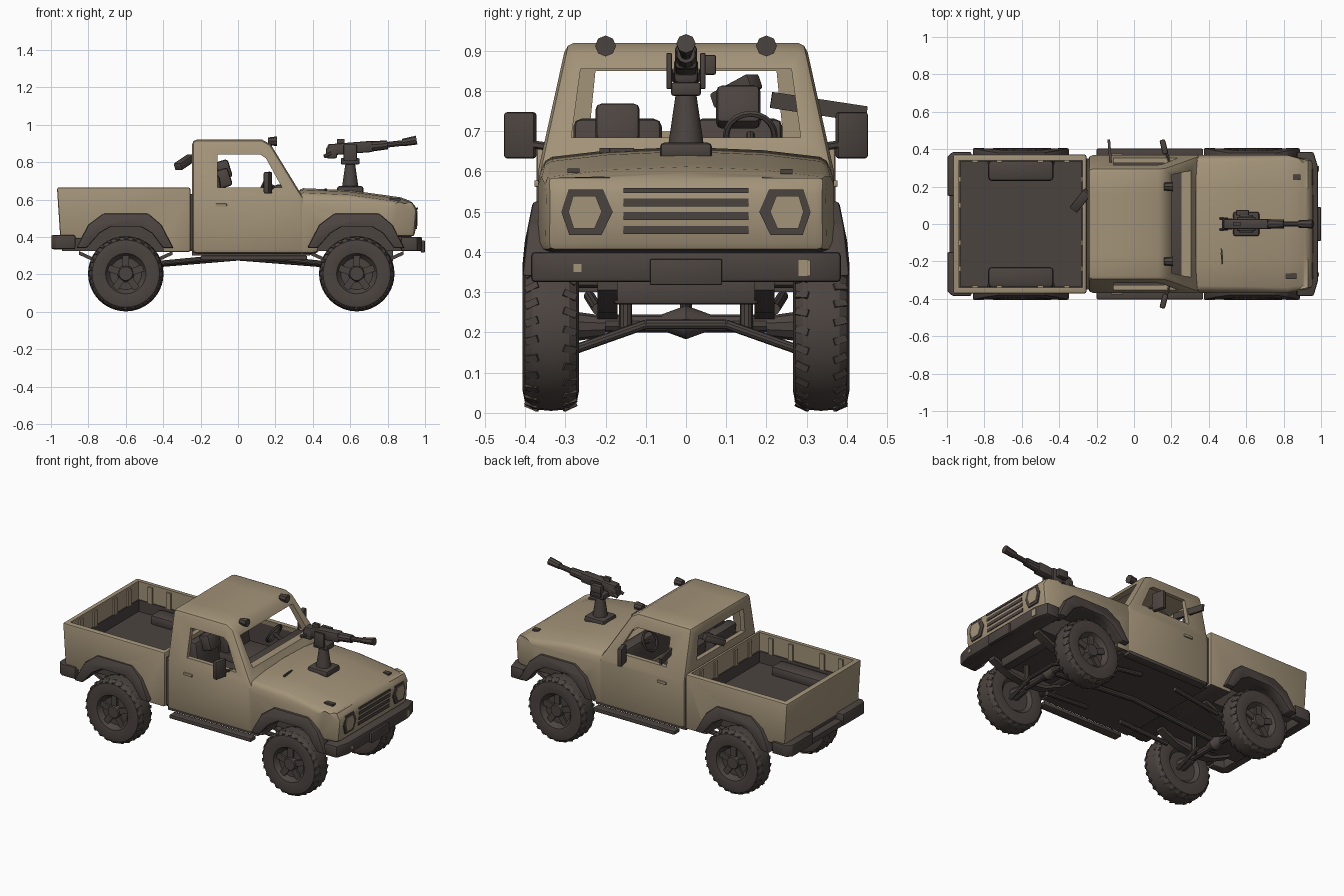
import bpy, bmesh, math
from mathutils import Vector, Matrix

if "Cube" in bpy.data.objects:
    bpy.data.objects.remove(bpy.data.objects["Cube"])

TAN, DARK = 0, 1
MATS = []
for label, rgb in (("sand paint", (0.365, 0.292, 0.19)), ("dark rubber", (0.071, 0.057, 0.051))):
    m = bpy.data.materials.new(label)
    m.use_nodes = True
    m.diffuse_color = (*rgb, 1)
    bsdf = m.node_tree.nodes["Principled BSDF"]
    bsdf.inputs["Base Color"].default_value = (*rgb, 1)
    bsdf.inputs["Roughness"].default_value = 0.8
    MATS.append(m)


def finish(name, bm, col):
    bmesh.ops.recalc_face_normals(bm, faces=bm.faces)
    for f in bm.faces:
        f.material_index = col
    me = bpy.data.meshes.new(name)
    bm.to_mesh(me)
    bm.free()
    for m in MATS:
        me.materials.append(m)
    ob = bpy.data.objects.new(name, me)
    bpy.context.collection.objects.link(ob)
    return ob


def prism(name, pts, lo, hi, col=DARK, axis="y", bevel=0, shape=None):
    """Extrude an outline along an axis, round its edges, then reshape it."""
    put = {"y": lambda p, t: (p[0], t, p[1]), "x": lambda p, t: (t, p[0], p[1])}.get(axis, lambda p, t: (p[0], p[1], t))
    bm = bmesh.new()
    a = [bm.verts.new(put(p, lo)) for p in pts]
    b = [bm.verts.new(put(p, hi)) for p in pts]
    bm.faces.new(a)
    bm.faces.new(b)
    for i in range(len(pts)):
        j = (i + 1) % len(pts)
        bm.faces.new((a[i], a[j], b[j], b[i]))
    bmesh.ops.recalc_face_normals(bm, faces=bm.faces)
    if bevel:
        sharp = [e for e in bm.edges if e.calc_face_angle(0) > 0.6]
        bmesh.ops.bevel(bm, geom=sharp, offset=bevel, segments=2, profile=0.5, affect="EDGES")
    if shape:
        planes = [((0, 0, 0.6), (0, 0, 1)), ((0.82, 0, 0), (1, 0, 0))] + [((0, y, 0), (0, 1, 0)) for y in (-0.2, 0, 0.2)]
        for co, no in planes:
            bmesh.ops.bisect_plane(bm, geom=bm.verts[:] + bm.edges[:] + bm.faces[:], plane_co=co, plane_no=no)
        for v in bm.verts:
            v.co = shape(v.co)
    return finish(name, bm, col)


def box(name, c, s, col=DARK, rot=(0, 0, 0), bevel=0):
    ob = prism(name, [(-s[0] / 2, -s[2] / 2), (s[0] / 2, -s[2] / 2), (s[0] / 2, s[2] / 2), (-s[0] / 2, s[2] / 2)],
               -s[1] / 2, s[1] / 2, col, bevel=bevel)
    ob.location, ob.rotation_euler = c, rot
    return ob


def rod(name, p, q, r, r2=None, seg=10):
    p, q = Vector(p), Vector(q)
    bm = bmesh.new()
    turn = (q - p).to_track_quat("Z", "Y").to_matrix().to_4x4()
    bmesh.ops.create_cone(bm, cap_ends=True, segments=seg, radius1=r, radius2=r if r2 is None else r2,
                          depth=(q - p).length, matrix=Matrix.Translation((p + q) / 2) @ turn)
    return finish(name, bm, DARK)


def cut(ob, cutter):
    mod = ob.modifiers.new("cut", "BOOLEAN")
    mod.operation, mod.solver, mod.object = "DIFFERENCE", "EXACT", cutter
    bpy.context.view_layer.objects.active = ob
    bpy.ops.object.modifier_apply(modifier=mod.name)
    bpy.data.objects.remove(cutter)


def darken_underside(ob):
    for p in ob.data.polygons:
        if p.normal.z < -0.6 and p.center.z < 0.46:
            p.material_index = DARK


def body_taper(v):
    """Sides lean in above the waist and toward the nose."""
    k = 1 - max(0, v.z - 0.6) * 0.6 - max(0, v.x - 0.82) * 0.5
    return Vector((v.x, v.y * k, v.z))


def hood_crown(v):
    v = body_taper(v)
    return v - Vector((0, 0, 0.22 * v.y ** 2 if v.z > 0.59 else 0))


def flare_taper(v):
    return Vector((v.x, v.y * (1 - max(0, v.z - 0.4) * 0.5), v.z))


FRONT, REAR, AXLE_Z = 0.635, -0.60, 0.204
ARCH_IN = [(0.21, 0.25), (0.2, 0.34), (0.14, 0.42), (0.08, 0.455), (-0.08, 0.455), (-0.14, 0.42), (-0.21, 0.34), (-0.22, 0.25)]
ARCH_OUT = [(-0.265, 0.34), (-0.2, 0.465), (-0.12, 0.525), (0.12, 0.525), (0.19, 0.465), (0.255, 0.34)]


def cut_arches(ob, cx):
    for s in (-1, 1):
        cut(ob, prism("arch_cutter", [(cx + x, z) for x, z in ARCH_IN], s * 0.22, s * 0.5))


# Cab shell with hollow interior and open windows
cab = prism("cab", [(-0.245, 0.31), (-0.245, 0.92), (0.13, 0.92), (0.175, 0.895), (0.325, 0.65), (0.36, 0.6), (0.36, 0.31)],
            -0.368, 0.368, TAN, bevel=0.024, shape=body_taper)
cut(cab, prism("hollow", [(-0.215, 0.42), (-0.215, 0.888), (0.12, 0.888), (0.15, 0.87), (0.275, 0.65), (0.275, 0.42)],
               -0.338, 0.338, TAN, shape=body_taper))
cut(cab, prism("side_glass", [(-0.11, 0.665), (-0.11, 0.84), (0.12, 0.84), (0.15, 0.82), (0.235, 0.665)], -0.5, 0.5, TAN))
cut(cab, prism("windscreen", [(-0.285, 0.685), (0.285, 0.685), (0.262, 0.855), (-0.262, 0.855)], 0.08, 0.5, TAN, "x"))
cut(cab, prism("rear_glass", [(-0.24, 0.7), (0.24, 0.7), (0.225, 0.85), (-0.225, 0.85)], -0.4, -0.1, TAN, "x"))
darken_underside(cab)

# Nose and hood
nose = prism("hood_and_fenders", [(0.325, 0.31), (0.325, 0.662), (0.6, 0.65), (0.87, 0.612), (0.935, 0.588), (0.957, 0.545),
                                  (0.945, 0.4), (0.5, 0.4), (0.42, 0.31)], -0.368, 0.368, TAN, bevel=0.024, shape=hood_crown)
cut_arches(nose, FRONT)
darken_underside(nose)

# Load bed: painted upper walls, dark lining below
bed = prism("load_bed", [(-0.968, 0.665), (-0.95, 0.39), (-0.82, 0.39), (-0.76, 0.32), (-0.255, 0.32), (-0.255, 0.665)],
            -0.372, 0.372, TAN, bevel=0.01)
cut(bed, box("bed_cavity", (-0.605, 0, 0.67), (0.66, 0.68, 0.4), TAN))
cut_arches(bed, REAR)
darken_underside(bed)
box("bed_floor", (-0.605, 0, 0.472), (0.659, 0.678, 0.012))
for s in (-1, 1):
    box("side_lining", (-0.605, s * 0.337, 0.51), (0.659, 0.008, 0.08))
    box("end_lining", (-0.605 + s * 0.327, 0, 0.51), (0.008, 0.678, 0.08))
    box("wheel_box", (-0.605, s * 0.285, 0.5), (0.35, 0.11, 0.07), bevel=0.02)
    for x in (-0.85, -0.72, -0.5, -0.36):
        box("bed_rib", (x, s * 0.336, 0.6), (0.03, 0.012, 0.1), TAN)
    for x in (-0.932, -0.278):
        for y in (0.1, 0.24):
            box("end_rib", (x, s * y, 0.6), (0.012, 0.03, 0.1), TAN)

# Wheel flares, side steps and underbody
for s in (-1, 1):
    for cx in (FRONT, REAR):
        prism("wheel_flare", [(cx + x, z) for x, z in ARCH_OUT + ARCH_IN[1:-1]], s * 0.33, s * 0.406,
              bevel=0.008, shape=flare_taper)
    box("side_step", (0.085, s * 0.375, 0.288), (0.57, 0.055, 0.024), bevel=0.006)
    rod("frame_rod", (-0.43, s * 0.22, 0.258), (-0.1, s * 0.24, 0.29), 0.014)
    rod("frame_rod", (0.46, s * 0.22, 0.258), (0.15, s * 0.24, 0.29), 0.014)
    box("door_handle", (-0.09, s * 0.371, 0.57), (0.06, 0.012, 0.016), TAN, bevel=0.003)
    box("door_card", (0.03, s * 0.335, 0.545), (0.48, 0.008, 0.22))
box("cab_bed_gap", (-0.25, 0, 0.48), (0.014, 0.7, 0.3))
box("underbody", (0.07, 0, 0.312), (0.63, 0.7, 0.024))
box("chassis", (-0.03, 0, 0.37), (1.82, 0.44, 0.09))
box("front_crossmember", (0.8, 0, 0.3), (0.06, 0.36, 0.06), bevel=0.008)

# Axles and leaf springs
for cx in (FRONT, REAR):
    rod("axle", (cx, -0.3, 0.222), (cx, 0.3, 0.222), 0.022)
    for s in (-1, 1):
        rod("differential", (cx, 0, 0.225), (cx, s * 0.06, 0.225), 0.042, 0.02, seg=12)
        rod("axle_hub", (cx, s * 0.2, 0.215), (cx, s * 0.3, 0.215), 0.026, 0.04)
        rod("control_arm", (cx + 0.05, s * 0.27, 0.16), (cx + 0.05, s * 0.1, 0.22), 0.012)
        rod("spring_link", (cx + 0.03, s * 0.15, 0.21), (cx + 0.03, s * 0.15, 0.34), 0.016)
        arc = [(cx - 0.25, 0.325), (cx - 0.13, 0.27), (cx, 0.25), (cx + 0.13, 0.27), (cx + 0.25, 0.325)]
        prism("leaf_spring", arc + [(x, z - 0.02) for x, z in reversed(arc)], s * 0.17, s * 0.22)
    rod("drive_shaft", (cx, 0, 0.24), (0, 0, 0.29), 0.016)
rod("tie_rod", (FRONT + 0.05, -0.1, 0.22), (FRONT + 0.05, 0.1, 0.22), 0.012)

# Wheels: turned tyre and rim, shallow tread blocks, spokes
TYRE = [(-0.045, 0), (-0.045, 0.09), (-0.066, 0.11), (-0.07, 0.15), (-0.064, 0.18), (-0.045, 0.195), (0, 0.199), (0.045, 0.195),
        (0.064, 0.18), (0.07, 0.15), (0.064, 0.108), (0.05, 0.1), (0.035, 0.085), (0.035, 0.045), (0.058, 0.036), (0.058, 0)]


def wheel(name, cx, s):
    bm = bmesh.new()
    vs = [bm.verts.new((0, y, r)) for y, r in TYRE]
    es = [bm.edges.new(p) for p in zip(vs, vs[1:])]
    bmesh.ops.spin(bm, geom=vs + es, cent=(0, 0, 0), axis=(0, 1, 0), angle=math.tau, steps=36)
    bmesh.ops.remove_doubles(bm, verts=bm.verts, dist=0.0005)

    def block(angle, loc, size, yaw=0, tilt=0):
        m = Matrix.Rotation(angle, 4, "Y") @ Matrix.Translation(loc) @ Matrix.Rotation(yaw, 4, "Z")
        bmesh.ops.create_cube(bm, size=1, matrix=m @ Matrix.Rotation(tilt, 4, "X") @ Matrix.Diagonal((*size, 1)))
    for i in range(26):
        a = math.tau * i / 26
        block(a, (0, 0.046, 0.188), (0.018, 0.034, 0.014), 0.3, -0.4)
        block(a + math.pi / 26, (0, -0.046, 0.188), (0.018, 0.034, 0.014), -0.3, 0.4)
    for i in range(5):
        block(math.tau * i / 5, (0, 0.04, 0.068), (0.036, 0.016, 0.07))
    ob = finish(name, bm, DARK)
    ob.location = (cx, s * 0.336, AXLE_Z)
    ob.rotation_euler.z = 0 if s > 0 else math.pi


for s, side in ((1, "left"), (-1, "right")):
    wheel("front_wheel_" + side, FRONT, s)
    wheel("rear_wheel_" + side, REAR, s)

# Bumpers
prism("front_bumper", [(0.87, -0.385), (0.96, -0.385), (0.985, -0.3), (0.985, 0.3), (0.96, 0.385), (0.87, 0.385)],
      0.325, 0.4, DARK, "z", bevel=0.01)
box("front_plate", (0.988, 0, 0.35), (0.022, 0.18, 0.065), bevel=0.004)
box("bumper_lamp", (0.984, 0.295, 0.36), (0.008, 0.03, 0.04), TAN)
box("bumper_lamp", (0.984, -0.27, 0.36), (0.008, 0.02, 0.02), TAN)
for s in (-1, 1):
    prism("rear_bumper", [(-0.998, s * 0.15), (-0.998, s * 0.36), (-0.97, s * 0.385), (-0.87, s * 0.385), (-0.87, s * 0.34),
                          (-0.94, s * 0.33), (-0.94, s * 0.15)], 0.335, 0.41, DARK, "z", bevel=0.008)
box("rear_step", (-0.962, 0, 0.35), (0.05, 0.34, 0.035))

# Grille and headlights
for z in (0.455, 0.489, 0.523, 0.553):
    box("grille_slot", (0.945 + (z - 0.4) * 0.08, 0, z), (0.008, 0.31, 0.02 if z < 0.54 else 0.012))
LAMP = [(-0.066, 0), (-0.042, 0.055), (0.044, 0.055), (0.062, 0), (0.042, -0.058), (-0.038, -0.058)]
for s in (-1, 1):
    prism("headlight_frame", [(s * (0.248 + y), 0.5 + z) for y, z in LAMP], 0.94, 0.957, DARK, "x")
    prism("headlight_lens", [(s * (0.252 + y * 0.65), 0.5 + z * 0.72) for y, z in LAMP], 0.945, 0.961, TAN, "x")
    # Door mirrors and roof lamps
    box("mirror", (0.16, s * 0.412, 0.69), (0.03, 0.08, 0.115), rot=(0, 0, s * 0.25), bevel=0.008)
    rod("mirror_arm", (0.19, s * 0.33, 0.66), (0.165, s * 0.4, 0.67), 0.01, seg=6)
    rod("lamp_stalk", (0.16, s * 0.2, 0.87), (0.182, s * 0.2, 0.91), 0.01, seg=6)
    rod("roof_lamp", (0.16, s * 0.2, 0.912), (0.208, s * 0.2, 0.912), 0.02, 0.026, seg=8)
box("hood_catch", (0.87, 0.25, 0.6), (0.04, 0.03, 0.012))
box("hood_catch", (0.84, -0.28, 0.602), (0.06, 0.03, 0.012))
for y in (-0.16, -0.185):
    box("hood_vent", (0.47, y, 0.652), (0.008, 0.06, 0.012), rot=(0, 0, 0.1))

# Interior
box("cabin_floor", (0.03, 0, 0.43), (0.48, 0.66, 0.02))
box("cabin_rear_trim", (-0.21, 0, 0.55), (0.01, 0.66, 0.23))
box("dashboard", (0.245, 0, 0.595), (0.11, 0.64, 0.17), bevel=0.02)
for y, top in ((-0.17, 0.765), (0.13, 0.81)):
    box("seat_base", (-0.04, y, 0.5), (0.22, 0.24, 0.12), bevel=0.02)
    box("seat_back", (-0.12, y, 0.63), (0.07, 0.22, 0.2), rot=(0, -0.15, 0), bevel=0.02)
    box("headrest", (-0.075, y, top - 0.05), (0.07, 0.11, 0.1), rot=(0, -0.3, 0), bevel=0.015)
bpy.ops.mesh.primitive_torus_add(major_radius=0.06, minor_radius=0.008, major_segments=20, minor_segments=6,
                                 location=(0.14, 0.16, 0.69), rotation=(0, -1.1, 0))
bpy.context.object.name = "steering_wheel"
bpy.context.object.data.materials.append(MATS[DARK])
rod("steering_column", (0.14, 0.16, 0.69), (0.24, 0.16, 0.64), 0.012)
box("rear_slung_case", (-0.285, 0.125, 0.8), (0.13, 0.05, 0.04), rot=(0, -0.4, 0.9), bevel=0.006)
box("window_rest", (-0.125, 0.33, 0.76), (0.014, 0.24, 0.04), rot=(-0.15, 0, 0.08))

# Hood mount
prism("mount_base", [(0.53, -0.065), (0.67, -0.065), (0.67, 0.065), (0.53, 0.065)], 0.63, 0.672, DARK, "z", bevel=0.012)
rod("mount_post", (0.6, 0, 0.66), (0.6, 0, 0.79), 0.045, 0.026, seg=12)
box("mount_cradle", (0.6, 0, 0.805), (0.1, 0.075, 0.035), bevel=0.008)
for s in (-1, 1):
    box("cradle_cheek", (0.6, s * 0.042, 0.85), (0.07, 0.014, 0.09), bevel=0.004)
    rod("rear_grip", (0.5, s * 0.025, 0.85), (0.46, s * 0.03, 0.83), 0.01, seg=6)
box("receiver", (0.6, 0, 0.875), (0.24, 0.055, 0.06), rot=(0, -0.08, 0), bevel=0.01)
box("feed_box", (0.58, 0.06, 0.865), (0.07, 0.03, 0.05), bevel=0.006)
box("rear_block", (0.5, 0, 0.85), (0.06, 0.06, 0.06), bevel=0.01)
box("top_sight", (0.55, 0, 0.912), (0.04, 0.02, 0.025))
rod("barrel_sleeve", (0.7, 0, 0.883), (0.8, 0, 0.893), 0.028, 0.024)
rod("barrel", (0.78, 0, 0.891), (0.9, 0, 0.905), 0.015)
rod("barrel_end", (0.88, 0, 0.905), (0.955, 0, 0.918), 0.02, 0.024, seg=8)

# Smooth shading that keeps edges crisp
for ob in bpy.context.scene.objects:
    ob.select_set(ob.type == "MESH")
bpy.ops.object.shade_smooth_by_angle(angle=math.radians(32))
